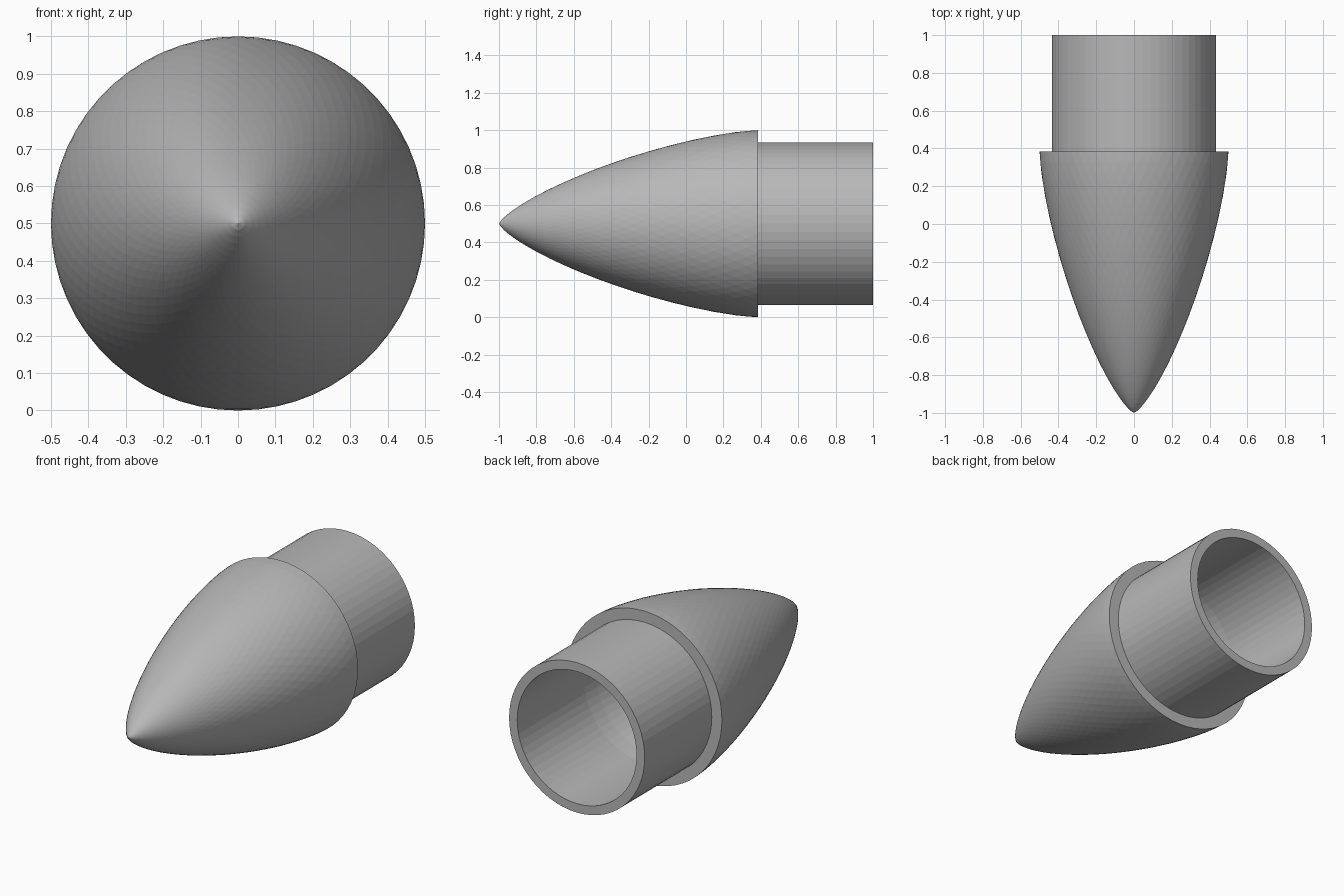
import bpy, bmesh, math

if "Cube" in bpy.data.objects:
    bpy.data.objects.remove(bpy.data.objects["Cube"])

SEGS = 60
TIP, SHOULDER, TAIL = -1.0, 0.385, 1.0
R_NOSE, R_SLEEVE, R_BORE = 0.5, 0.435, 0.383
CENTRE_Z = 0.5

grey = bpy.data.materials.new("plain grey")
grey.diffuse_color = (0.48, 0.48, 0.48, 1)
grey.use_nodes = True
grey.node_tree.nodes["Principled BSDF"].inputs["Base Color"].default_value = grey.diffuse_color


def ogive(t):
    """Slender nose curve: radius fraction at length fraction t."""
    a = math.acos(max(-1, min(1, 1 - 2 * t)))
    return math.sqrt(max(0, a - math.sin(2 * a) / 2) / math.pi)


def lathe(name, rings):
    """Turn (y, radius, half-step stagger) rings about the y axis; radius 0 is a point."""
    bm = bmesh.new()
    loops = []
    for y, r, stagger in rings:
        if r < 1e-6:
            loops.append(([bm.verts.new((0, y, CENTRE_Z))], stagger))
            continue
        ring = []
        for k in range(SEGS):
            a = 2 * math.pi * (k + 0.5 * stagger) / SEGS
            ring.append(bm.verts.new((r * math.cos(a), y, CENTRE_Z + r * math.sin(a))))
        loops.append((ring, stagger))
    for (a, sa), (b, sb) in zip(loops, loops[1:]):
        for k in range(SEGS):
            n = (k + 1) % SEGS
            if len(a) == 1:
                bm.faces.new((a[0], b[k], b[n]))
            elif len(b) == 1:
                bm.faces.new((a[k], a[n], b[0]))
            elif sa == sb:
                bm.faces.new((a[k], a[n], b[n], b[k]))
            elif sb:
                bm.faces.new((a[k], a[n], b[k]))
                bm.faces.new((b[k], a[n], b[n]))
            else:
                bm.faces.new((a[k], b[n], b[k]))
                bm.faces.new((a[k], a[n], b[n]))
    bmesh.ops.recalc_face_normals(bm, faces=bm.faces)
    mesh = bpy.data.meshes.new(name)
    bm.to_mesh(mesh)
    bm.free()
    mesh.materials.append(grey)
    obj = bpy.data.objects.new(name, mesh)
    bpy.context.collection.objects.link(obj)
    return obj


# Nose: faceted outer skin, flat shoulder step, hollow inside
STEPS = 32
skin = []
for i in range(STEPS + 1):
    t = (i / STEPS) ** 1.4
    skin.append((TIP + t * (SHOULDER - TIP), R_NOSE * ogive(t), i % 2))
skin[-1] = (SHOULDER, R_NOSE, 0)
cavity = []
for i in range(13):
    t = 1 - i / 12
    cavity.append((-0.75 + t * (SHOULDER + 0.75), R_BORE * ogive(t), 0))
lathe("nose_cone", skin + cavity)

# Sleeve: thick tube behind the shoulder
lathe("rear_sleeve", [(SHOULDER, R_BORE, 0), (SHOULDER, R_SLEEVE, 0), (TAIL, R_SLEEVE, 0),
                      (TAIL, R_BORE, 0), (SHOULDER, R_BORE, 0)])
